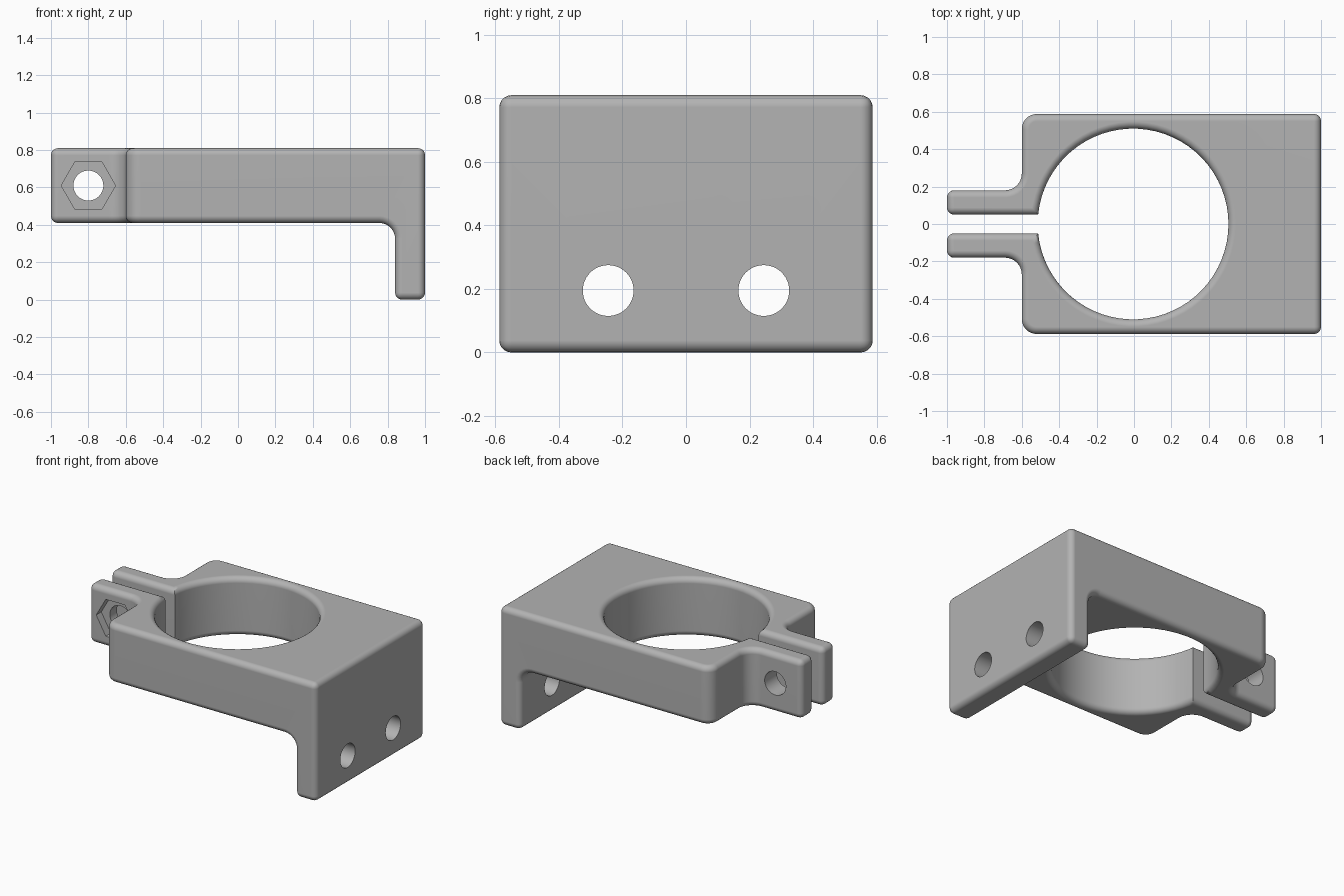
import bpy, bmesh, math
from mathutils import Vector

cube = bpy.data.objects.get("Cube")
if cube:
    bpy.data.objects.remove(cube, do_unlink=True)

TOP, PLATE_BOTTOM, HALF_Y = 0.81, 0.41, 0.588
BORE_R, BORE_X, SLOT = 0.51, -0.005, 0.05
TAB_OUT, TAB_Z, EDGE = 0.18, 0.61, 0.038

grey = bpy.data.materials.new("light grey")
grey.use_nodes = True
grey.diffuse_color = (0.45, 0.45, 0.45, 1)
grey.node_tree.nodes["Principled BSDF"].inputs["Base Color"].default_value = (0.45, 0.45, 0.45, 1)


def rounded(corners, steps=8):
    """Outline from (x, y, radius) corners, with arcs at the rounded ones."""
    out = []
    for i, (x, y, r) in enumerate(corners):
        p = Vector((x, y))
        if not r:
            out.append(p)
            continue
        a = (Vector(corners[i - 1][:2]) - p).normalized()
        b = (Vector(corners[(i + 1) % len(corners)][:2]) - p).normalized()
        centre = p + (a + b) * r
        for k in range(steps + 1):
            t = k / steps * math.pi / 2
            out.append(centre - b * r * math.cos(t) - a * r * math.sin(t))
    return out


def circle(cx, cy, r, n):
    return [Vector((cx + r * math.cos(2 * math.pi * k / n),
                    cy + r * math.sin(2 * math.pi * k / n))) for k in range(n)]


def prism(name, points, axis, low, high):
    """Extrude a flat outline along the given axis."""
    place = {"X": lambda p, t: (t, p.x, p.y),
             "Y": lambda p, t: (p.x, t, p.y),
             "Z": lambda p, t: (p.x, p.y, t)}[axis]
    bm = bmesh.new()
    ends = [[bm.verts.new(place(p, t)) for p in points] for t in (low, high)]
    bm.faces.new(ends[0])
    bm.faces.new(ends[1])
    for i in range(len(points)):
        j = (i + 1) % len(points)
        bm.faces.new((ends[0][i], ends[0][j], ends[1][j], ends[1][i]))
    bmesh.ops.recalc_face_normals(bm, faces=bm.faces)
    mesh = bpy.data.meshes.new(name)
    bm.to_mesh(mesh)
    bm.free()
    mesh.materials.append(grey)
    obj = bpy.data.objects.new(name, mesh)
    bpy.context.collection.objects.link(obj)
    return obj


def combine(target, tool, operation):
    """Apply a boolean and discard the tool."""
    mod = target.modifiers.new("Boolean", "BOOLEAN")
    mod.operation, mod.solver, mod.object = operation, "EXACT", tool
    bpy.context.view_layer.objects.active = target
    bpy.ops.object.modifier_apply(modifier=mod.name)
    bpy.data.objects.remove(tool, do_unlink=True)


# Side profile: plate with a downward mounting wall and inner fillet
side = rounded([(-1, PLATE_BOTTOM, 0), (0.84, PLATE_BOTTOM, 0.085), (0.84, 0, 0),
                (1, 0, 0), (1, TOP, 0), (-1, TOP, 0)])
bracket = prism("clamp_bracket", side, "Y", -0.8, 0.8)

# Plan outline: split clamp ring with two tabs
a = math.asin(SLOT / BORE_R)
slot_x = BORE_X - BORE_R * math.cos(a)
half = [(slot_x, SLOT, 0), (-1.2, SLOT, 0), (-1.2, TAB_OUT, 0),
        (-0.6, TAB_OUT, 0.09), (-0.6, HALF_Y, 0.08), (1.2, HALF_Y, 0)]
plan = rounded(half + [(x, -y, r) for x, y, r in reversed(half)])
N = 64
for k in range(1, N):
    t = (math.pi - a) * (2 * k / N - 1)
    plan.append(Vector((BORE_X + BORE_R * math.cos(t), BORE_R * math.sin(t))))
combine(bracket, prism("plan_cutter", plan, "Z", -0.2, 1.2), "INTERSECT")

# Round every sharp edge except where the slot meets the bore
bm = bmesh.new()
bm.from_mesh(bracket.data)
bmesh.ops.remove_doubles(bm, verts=bm.verts, dist=0.0001)
bmesh.ops.dissolve_limit(bm, angle_limit=0.01, verts=bm.verts, edges=bm.edges)


def slot_corner(edge):
    return all(abs(v.co.x - slot_x) < 0.005 and abs(abs(v.co.y) - SLOT) < 0.005
               for v in edge.verts)


sharp = [e for e in bm.edges if len(e.link_faces) == 2
         and e.calc_face_angle() > math.radians(40) and not slot_corner(e)]
bmesh.ops.bevel(bm, geom=sharp, offset=EDGE, offset_type="OFFSET", segments=5,
                profile=0.5, affect="EDGES", clamp_overlap=False)
bm.to_mesh(bracket.data)
bm.free()

# Mounting holes, clamp bolt hole and hexagonal nut pocket
for y in (-0.245, 0.245):
    combine(bracket, prism("mount_hole", circle(y, 0.195, 0.08, 48), "X", 0.7, 1.2), "DIFFERENCE")
combine(bracket, prism("bolt_hole", circle(-0.8, TAB_Z, 0.08, 48), "Y", -0.4, 0.4), "DIFFERENCE")
combine(bracket, prism("nut_pocket", circle(-0.8, TAB_Z, 0.145, 6), "Y", -0.4, -0.125), "DIFFERENCE")

# Smooth shading with crisp hole rims
bpy.ops.object.select_all(action="DESELECT")
bracket.select_set(True)
bpy.context.view_layer.objects.active = bracket
bpy.ops.object.shade_smooth_by_angle(angle=math.radians(35))
normals = bracket.modifiers.new("Weighted normals", "WEIGHTED_NORMAL")
normals.keep_sharp = True
